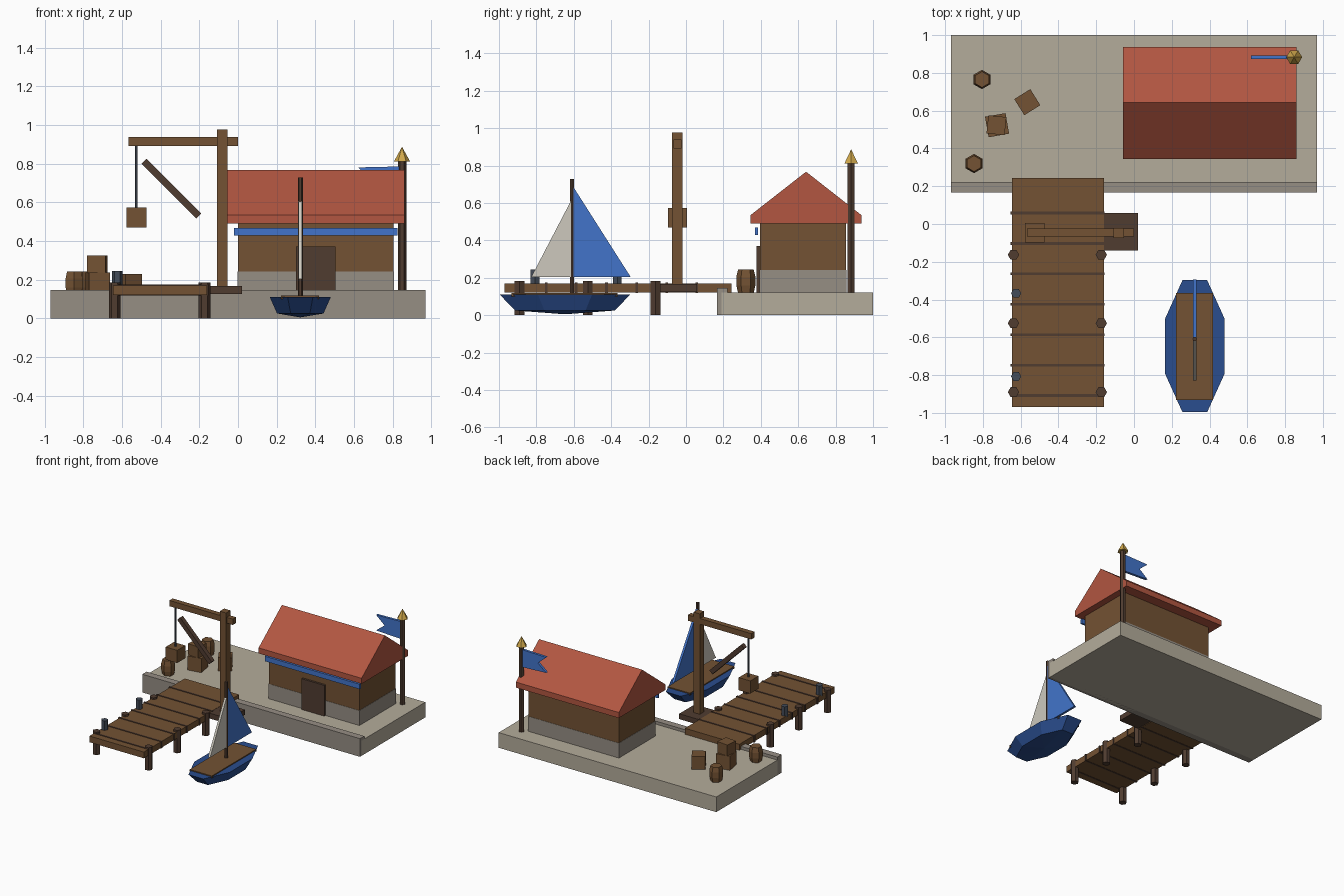
import bpy, bmesh, math
from mathutils import Matrix, Vector

cube = bpy.data.objects.get("Cube")
if cube:
    bpy.data.objects.remove(cube, do_unlink=True)


def material(name, rgb):
    lin = [((c / 255 + 0.055) / 1.055) ** 2.4 for c in rgb] + [1]
    m = bpy.data.materials.new(name)
    m.use_nodes = True
    m.diffuse_color = lin
    m.node_tree.nodes["Principled BSDF"].inputs["Base Color"].default_value = lin
    return m


SAND = material("pale_stone", (180, 172, 155))
STONE = material("grey_stone", (150, 142, 132))
WOOD = material("wood", (115, 82, 51))
DARK = material("dark_wood", (80, 60, 48))
RED = material("red_tile", (178, 86, 65))
BLUE = material("blue_cloth", (66, 116, 202))
NAVY = material("navy_hull", (42, 77, 142))
WHITE = material("pale_cloth", (205, 201, 190))
GOLD = material("gold", (208, 168, 75))
IRON = material("iron", (68, 76, 88))


def finish(name, bm, mat):
    bmesh.ops.recalc_face_normals(bm, faces=bm.faces)
    me = bpy.data.meshes.new(name)
    bm.to_mesh(me)
    bm.free()
    me.materials.append(mat)
    ob = bpy.data.objects.new(name, me)
    bpy.context.collection.objects.link(ob)
    return ob


def box(name, mat, x, y, z):
    """Box from (low, high) ranges on each axis."""
    bm = bmesh.new()
    bmesh.ops.create_cube(bm, size=1)
    for v in bm.verts:
        v.co = [lo + (hi - lo) * (c + 0.5) for c, (lo, hi) in zip(v.co, (x, y, z))]
    return finish(name, bm, mat)


def turned_box(name, mat, centre, size, angle, axis="Z"):
    bm = bmesh.new()
    bmesh.ops.create_cube(bm, size=1)
    m = Matrix.Translation(centre) @ Matrix.Rotation(math.radians(angle), 4, axis)
    bmesh.ops.transform(bm, matrix=m @ Matrix.Diagonal((*size, 1)), verts=bm.verts)
    return finish(name, bm, mat)


def lathe(name, mat, centre, profile, sides=6, stretch=(1, 1), start=0.0):
    """Stack of rings given as (radius, z), closed at both ends."""
    bm = bmesh.new()
    rings = []
    for r, z in profile:
        ring = []
        for i in range(sides):
            a = start + math.tau * i / sides
            ring.append(bm.verts.new((centre[0] + r * stretch[0] * math.cos(a),
                                      centre[1] + r * stretch[1] * math.sin(a), z)))
        rings.append(ring)
    for low, high in zip(rings, rings[1:]):
        for i in range(sides):
            j = (i + 1) % sides
            bm.faces.new((low[i], low[j], high[j], high[i]))
    bm.faces.new(rings[0])
    bm.faces.new(rings[-1])
    return finish(name, bm, mat)


def extrude(name, mat, points, offset):
    """Flat outline pushed along an offset vector."""
    bm = bmesh.new()
    face = bm.faces.new([bm.verts.new(p) for p in points])
    new = bmesh.ops.extrude_face_region(bm, geom=[face])["geom"]
    verts = [g for g in new if isinstance(g, bmesh.types.BMVert)]
    bmesh.ops.translate(bm, vec=Vector(offset), verts=verts)
    return finish(name, bm, mat)


# Quay
box("quay", SAND, (-0.97, 0.97), (0.19, 1), (0, 0.122))
box("quay_edge", STONE, (-0.97, 0.97), (0.167, 0.222), (0, 0.146))

# Boathouse
box("house_footing", STONE, (-0.002, 0.807), (0.393, 0.857), (0.12, 0.242))
box("house_wall", WOOD, (0, 0.805), (0.395, 0.855), (0.24, 0.51))
outline = [(0.345, 0.49), (0.345, 0.535), (0.642, 0.767), (0.938, 0.535), (0.938, 0.49)]
extrude("house_roof", RED, [(-0.058, y, z) for y, z in outline], (0.918, 0, 0))
box("house_trim", BLUE, (-0.02, 0.825), (0.37, 0.385), (0.428, 0.468))
box("house_door", DARK, (0.3, 0.505), (0.378, 0.4), (0.12, 0.37))

# Flagpole
POLE = (0.848, 0.883)
lathe("flagpole", DARK, POLE, [(0.022, 0.12), (0.022, 0.82)])
lathe("flagpole_finial", GOLD, POLE, [(0.042, 0.81), (0.001, 0.885)])
flag = [(0.84, 0.785), (0.62, 0.78), (0.695, 0.715), (0.62, 0.655), (0.84, 0.645)]
extrude("flag", BLUE, [(x, 0.873, z) for x, z in flag], (0, 0.02, 0))

# Dock with dark seams, piles and mooring posts
box("dock_deck", WOOD, (-0.645, -0.16), (-0.97, 0.243), (0.12, 0.17))
for i in range(7):
    y = 0.058 - i * 0.161
    box(f"dock_seam_{i}", DARK, (-0.653, -0.155), (y - 0.007, y + 0.007), (0.118, 0.174))
for x in (-0.638, -0.173):
    for y in (-0.163, -0.525, -0.89):
        lathe("dock_pile", DARK, (x, y), [(0.03, 0), (0.03, 0.184)])
for y in (-0.367, -0.807):
    lathe("mooring_post", IRON, (-0.624, y), [(0.027, 0.16), (0.027, 0.245)])

# Crane
box("crane_platform", DARK, (-0.165, 0.02), (-0.14, 0.058), (0.125, 0.168))
box("crane_mast", WOOD, (-0.109, -0.054), (-0.075, -0.02), (0.13, 0.977))
box("crane_arm", WOOD, (-0.566, 0), (-0.066, -0.024), (0.892, 0.938))
turned_box("crane_brace", DARK, (-0.344, -0.045, 0.67), (0.4, 0.036, 0.036), 45, "Y")
lathe("crane_rope", IRON, (-0.526, -0.045), [(0.007, 0.56), (0.007, 0.9)])
box("hanging_crate", WOOD, (-0.577, -0.474), (-0.097, 0.006), (0.47, 0.572))

# Cargo
for x, y in ((-0.805, 0.765), (-0.847, 0.32)):
    lathe("barrel", WOOD, (x, y),
          [(0.042, 0.12), (0.051, 0.16), (0.051, 0.205), (0.042, 0.243)], start=math.pi / 6)
turned_box("crate_low", WOOD, (-0.725, 0.523, 0.178), (0.11, 0.11, 0.115), 10)
turned_box("crate_top", WOOD, (-0.728, 0.523, 0.28), (0.096, 0.096, 0.09), -6)
turned_box("crate_side", WOOD, (-0.565, 0.645, 0.175), (0.1, 0.1, 0.106), 32)

# Sailing boat
BOAT = (0.322, -0.647)
lathe("boat_hull", NAVY, BOAT, [(0.01, 0.005), (0.76, 0.025), (1, 0.11)], 8,
      (0.171, 0.378), math.pi / 8)
box("boat_deck", WOOD, (0.222, 0.419), (-0.932, -0.366), (0.1, 0.118))
lathe("boat_mast", DARK, (0.322, -0.609), [(0.013, 0.1), (0.013, 0.728)])
for name, mat, foot, inner, top in (("main_sail", BLUE, -0.295, -0.602, 0.685),
                                    ("fore_sail", WHITE, -0.828, -0.616, 0.61)):
    tri = [(inner, 0.203), (foot, 0.203), (inner, top)]
    extrude(name, mat, [(0.313, y, z) for y, z in tri], (0.018, 0, 0))
